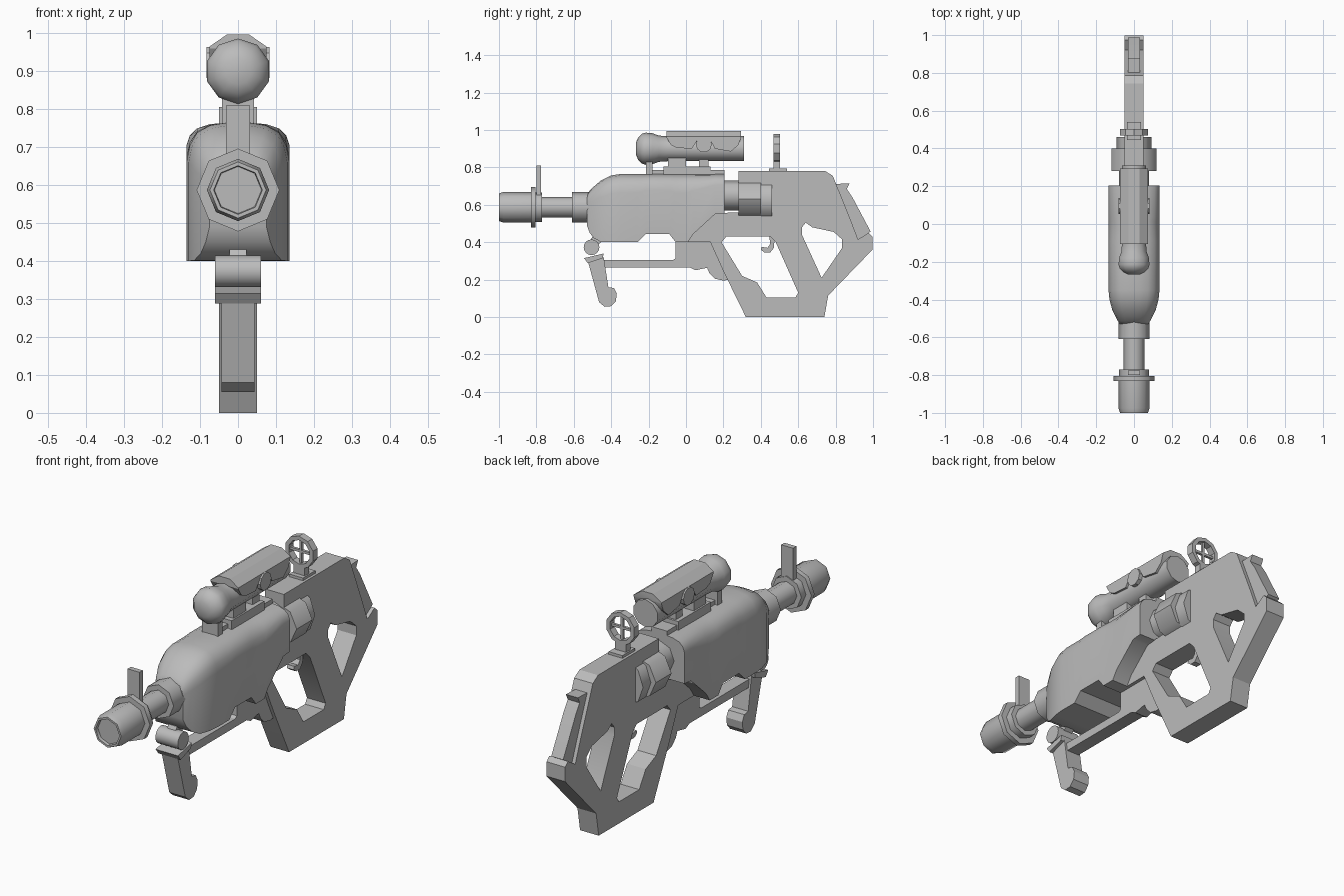
import bpy, bmesh, math
from mathutils import Matrix

if "Cube" in bpy.data.objects:
    bpy.data.objects.remove(bpy.data.objects["Cube"])

grey = bpy.data.materials.new("mid_grey")
grey.diffuse_color = (0.5, 0.5, 0.5, 1)
grey.use_nodes = True
grey.node_tree.nodes["Principled BSDF"].inputs["Base Color"].default_value = grey.diffuse_color
SIDE = Matrix(((0, 0, 1, 0), (1, 0, 0, 0), (0, 1, 0, 0), (0, 0, 0, 1)))


def finish(name, bm, angle=30):
    bmesh.ops.remove_doubles(bm, verts=bm.verts, dist=1e-5)
    bmesh.ops.recalc_face_normals(bm, faces=bm.faces)
    me = bpy.data.meshes.new(name)
    bm.to_mesh(me)
    bm.free()
    me.materials.append(grey)
    ob = bpy.data.objects.new(name, me)
    bpy.context.collection.objects.link(ob)
    bpy.ops.object.select_all(action='DESELECT')
    bpy.context.view_layer.objects.active = ob
    ob.select_set(True)
    bpy.ops.object.shade_smooth_by_angle(angle=math.radians(angle))
    return ob


def plate(name, half_width, *loops):
    """Side outline (y, z), with optional holes, extruded across x."""
    cu = bpy.data.curves.new(name + "_outline", 'CURVE')
    cu.dimensions = '2D'
    cu.fill_mode = 'BOTH'
    cu.extrude = half_width
    for pts in loops:
        sp = cu.splines.new('POLY')
        sp.points.add(len(pts) - 1)
        for p, (a, b) in zip(sp.points, pts):
            p.co = (a, b, 0, 1)
        sp.use_cyclic_u = True
    tmp = bpy.data.objects.new(name + "_tmp", cu)
    bpy.context.collection.objects.link(tmp)
    dg = bpy.context.evaluated_depsgraph_get()
    me = bpy.data.meshes.new_from_object(tmp.evaluated_get(dg))
    bm = bmesh.new()
    bm.from_mesh(me)
    bm.transform(SIDE)
    bpy.data.objects.remove(tmp)
    bpy.data.meshes.remove(me)
    return finish(name, bm)


def loft(name, rings, angle=30):
    """Skin closed rings of equal length and cap both ends."""
    bm = bmesh.new()
    vs = [[bm.verts.new(p) for p in r] for r in rings]
    n = len(vs[0])
    for a, b in zip(vs, vs[1:]):
        for i in range(n):
            j = (i + 1) % n
            bm.faces.new((a[i], a[j], b[j], b[i]))
    bm.faces.new(vs[0])
    bm.faces.new(vs[-1][::-1])
    return finish(name, bm, angle)


def turned(name, cz, profile, n=8, squash=1.0, angle=50):
    """Round part along y from (y, radius) pairs."""
    ang = [2 * math.pi * i / n + math.pi / 2 for i in range(n)]
    return loft(name, [[(r * squash * math.cos(t), y, cz + r * math.sin(t)) for t in ang]
                       for y, r in profile], angle)


def box(name, hx, y0, y1, z0, z1):
    return plate(name, hx, [(y0, z0), (y1, z0), (y1, z1), (y0, z1)])


def disc(cy, cz, r, n=16):
    return [(cy + r * math.cos(2 * math.pi * i / n), cz + r * math.sin(2 * math.pi * i / n))
            for i in range(n)]


# Main body: shouldered section with a rounded nose and stepped underside
def body_ring(y, w, zt, zb):
    k = (zt - zb) / 0.365
    half = [(w, zb), (w, zt - 0.10 * k), (w * 0.94, zt - 0.06 * k),
            (w * 0.8, zt - 0.027 * k), (w * 0.55, zt - 0.008 * k), (w * 0.2, zt)]
    return [(x, y, z) for x, z in half] + [(-x, y, z) for x, z in reversed(half)]


body = [(-.53, .075, .65, .49), (-.515, .085, .675, .45), (-.49, .098, .70, .42),
        (-.455, .115, .73, .402), (-.40, .13, .757, .40), (-.35, .135, .765, .40),
        (-.26, .135, .765, .40), (-.215, .135, .765, .445), (-.09, .135, .765, .445),
        (-.055, .135, .765, .40), (.01, .135, .765, .40), (.04, .135, .765, .445),
        (.155, .135, .765, .55), (.205, .135, .765, .555)]
loft("body_shell", [body_ring(*s) for s in body], 40)

# Stock frame with two openings
plate("stock_frame", .05,
      [(0, .40), (.04, .445), (.155, .555), (.28, .56), (.28, .78), (.745, .78), (.785, .755),
       (.88, .52), (.92, .415), (.975, .45), (.997, .43), (.997, .36), (.76, .115),
       (.74, 0), (.32, 0), (.20, .245), (.13, .40)],
      [(.215, .43), (.45, .43), (.48, .40), (.60, .13), (.585, .105), (.43, .105),
       (.38, .185), (.30, .22), (.19, .40)],
      [(.62, .48), (.64, .505), (.675, .48), (.79, .455), (.835, .415), (.835, .37),
       (.725, .21), (.62, .44)])
plate("butt_pad", .032, [(.77, .71), (.875, .715), (.86, .685), (.89, .64), (.987, .457),
                         (.92, .415), (.84, .52)])
plate("trigger", .018, [(.475, .44), (.47, .37), (.45, .345), (.42, .345), (.40, .36),
                        (.405, .375), (.435, .37), (.45, .39), (.445, .44)])

# Lower rail and folding foregrip
plate("lower_rail", .033, [(-.47, .305), (-.07, .305), (-.055, .315), (-.055, .41), (.02, .41),
                           (.135, .40), (.21, .235), (.12, .265), (.05, .25), (.02, .265),
                           (-.47, .265)])
plate("guard_bump", .033, [(.11, .27), (.125, .235), (.155, .205), (.20, .195), (.23, .20), (.20, .27)])
plate("grip_hinge", .06, disc(-.505, .373, .042))
plate("hinge_tab", .023, [(-.53, .38), (-.48, .38), (-.44, .41), (-.46, .445), (-.50, .43)])
plate("grip_collar", .06, [(-.545, .315), (-.44, .34), (-.445, .315), (-.525, .288)])
plate("foregrip", .043, [(-.525, .30), (-.44, .32), (-.415, .16), (-.385, .155), (-.37, .125),
                         (-.375, .085), (-.40, .058), (-.435, .055), (-.465, .08)])

# Barrel, muzzle and front sight
turned("muzzle", .587, [(-.985, .062), (-1, .064), (-1, .074), (-.975, .082), (-.82, .082)])
turned("muzzle_flange", .587, [(-.83, .109), (-.805, .109)])
turned("flange_collar", .587, [(-.81, .08), (-.77, .08)])
turned("barrel", .587, [(-.78, .056), (-.55, .056)])
turned("barrel_collar", .587, [(-.61, .082), (-.50, .082)])
box("front_sight", .032, -.80, -.775, .65, .81)

# Rear receiver rings
turned("receiver_neck", .65, [(.18, .08), (.29, .08)])
turned("receiver_ring", .63, [(.28, .105), (.40, .105)], squash=1.13)
turned("receiver_end", .623, [(.40, .108), (.46, .108)], squash=.85)

# Scope tube, hood, side knobs and mount
turned("scope_tube", .90, [(-.267, .035), (-.255, .06), (-.235, .08), (-.215, .086),
                           (-.18, .083), (-.145, .07), (-.10, .067), (.31, .067)], n=10)


def hood_ring(y, zb):
    half = [(.075, zb), (.075, .965), (.03, .996)]
    return [(x, y, z) for x, z in half] + [(-x, y, z) for x, z in reversed(half)]


loft("scope_hood", [hood_ring(*s) for s in [
    (-.105, .96), (-.08, .92), (-.05, .905), (.03, .90), (.06, .945), (.13, .945),
    (.155, .90), (.24, .885), (.28, .92), (.295, .96)]])
plate("scope_knobs", .083, disc(.095, .923, .043, 10))
box("scope_clamp", .03, .07, .12, .80, .87)
box("mount_base", .05, -.12, .13, .755, .805)
box("mount_block", .042, -.095, 0, .80, .85)
box("mount_foot", .042, -.215, -.18, .75, .84)
box("mount_front_rail", .03, -.215, -.12, .75, .785)
box("mount_rear_rail", .042, .13, .205, .75, .785)

# Rear ring sight with cross wires
bm = bmesh.new()
N = 10
rim = []
for i in range(N):
    t = 2 * math.pi * i / N + math.pi / 2
    rim.append([bm.verts.new((r * math.cos(t), y, .90 + r * math.sin(t)))
                for r, y in ((.078, .468), (.078, .503), (.058, .503), (.058, .468))])
for i in range(N):
    a, b = rim[i], rim[(i + 1) % N]
    for k in range(4):
        m = (k + 1) % 4
        bm.faces.new((a[k], a[m], b[m], b[k]))
finish("ring_sight", bm)
box("cross_wire_vertical", .006, .479, .492, .835, .965)
box("cross_wire_horizontal", .063, .479, .492, .894, .906)
box("ring_post", .03, .468, .503, .775, .835)
box("ring_base", .037, .445, .54, .775, .793)
